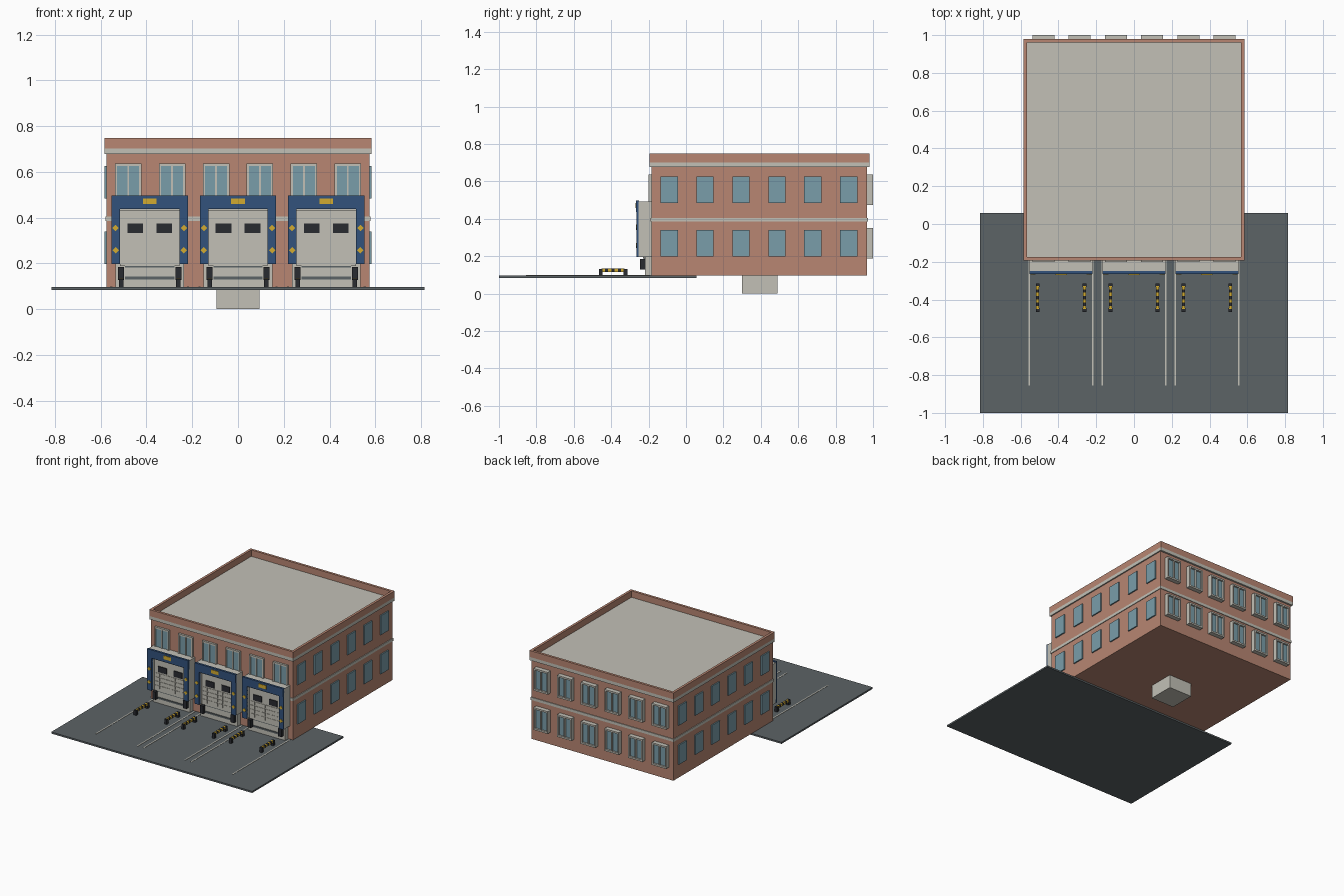
import bpy, bmesh, math
from mathutils import Matrix

cube = bpy.data.objects.get("Cube")
if cube:
    bpy.data.objects.remove(cube, do_unlink=True)


def material(name, rgb):
    m = bpy.data.materials.new(name)
    m.use_nodes = True
    m.diffuse_color = (*rgb, 1)
    bsdf = m.node_tree.nodes["Principled BSDF"]
    bsdf.inputs["Base Color"].default_value = (*rgb, 1)
    bsdf.inputs["Roughness"].default_value = 0.8
    return m


BRICK = material("brick", (0.48, 0.24, 0.17))
PALE = material("pale_concrete", (0.54, 0.53, 0.47))
ASPHALT = material("asphalt", (0.107, 0.125, 0.133))
GLASS = material("glass", (0.195, 0.34, 0.40))
BLUE = material("blue_pad", (0.032, 0.084, 0.20))
YELLOW = material("yellow", (0.65, 0.41, 0.03))
BLACK = material("black_rubber", (0.022, 0.024, 0.03))


def add_box(bm, x, y, z, turn=0):
    """Box from (min, max) ranges, optionally turned about the y axis."""
    centre = [(a + b) / 2 for a, b in (x, y, z)]
    size = [b - a for a, b in (x, y, z)]
    mat = (Matrix.Translation(centre) @ Matrix.Rotation(turn, 4, 'Y')
           @ Matrix.Diagonal((*size, 1)))
    bmesh.ops.create_cube(bm, size=1, matrix=mat)


def part(name, mat, *boxes):
    """One object made of several boxes."""
    bm = bmesh.new()
    for b in boxes:
        add_box(bm, *b)
    me = bpy.data.meshes.new(name)
    bm.to_mesh(me)
    bm.free()
    me.materials.append(mat)
    ob = bpy.data.objects.new(name, me)
    bpy.context.collection.objects.link(ob)
    return ob


def around(c, half):
    return (c - half, c + half)


# Building shell
W, FRONT, BACK = 0.575, -0.185, 0.967
part("walls", BRICK, ((-W, W), (FRONT, BACK), (0.098, 0.69)))
part("floor_band", PALE, (around(0, W + 0.005), (FRONT - 0.005, BACK + 0.005), (0.385, 0.405)))
X, Y0, Y1 = 0.584, -0.194, 0.98
part("roof_and_cornice", PALE, ((-X, X), (Y0, Y1), (0.678, 0.702)))
T = 0.018
PZ = (0.702, 0.749)
part("parapet", BRICK,
     ((-X, X), (Y0, Y0 + T), PZ), ((-X, X), (Y1 - T, Y1), PZ),
     ((-X, -X + T), (Y0 + T, Y1 - T), PZ), ((X - T, X), (Y0 + T, Y1 - T), PZ))
part("foundation_block", PALE, (around(0, 0.094), (0.30, 0.49), (0, 0.1)))

# Yard
part("yard_slab", ASPHALT, ((-0.815, 0.815), (-1, 0.057), (0.085, 0.097)))

# Side windows
STEP = 0.192
ROWS = ((0.198, 0.34), (0.485, 0.627))
side = []
for s in (-1, 1):
    for z in ROWS:
        for i in range(6):
            side.append((around(s * (W + 0.002), 0.007),
                         around(0.39 + (i - 2.5) * STEP, 0.046), z))
part("side_windows", GLASS, *side)


# Framed double windows on the front and back
def framed_windows(name, wall, out, rows):
    frames, panes = [], []
    face = wall + out
    inner = wall + out * 0.6

    def depth(a, b):
        return (min(a, b), max(a, b))

    for z0, z1 in rows:
        for i in range(6):
            c = (i - 2.5) * STEP
            for dx, half in ((-0.053, 0.005), (0, 0.004), (0.053, 0.005)):
                frames.append((around(c + dx, half), depth(wall, face), (z0, z1)))
            for z in ((z0, z0 + 0.012), (z1 - 0.012, z1)):
                frames.append((around(c, 0.058), depth(wall, face), z))
            panes.append((around(c, 0.05), depth(wall, inner), (z0 + 0.01, z1 - 0.01)))
    part(name + "_window_frames", PALE, *frames)
    part(name + "_window_glass", GLASS, *panes)


framed_windows("front", FRONT, -0.015, [(0.475, 0.638)])
framed_windows("back", BACK, 0.033, [(0.475, 0.638), (0.187, 0.35)])

# Loading docks
for label, c in (("right", -0.386), ("middle", 0), ("left", 0.386)):
    def dock(name, mat, *boxes):
        part(label + "_dock_" + name, mat,
             *[((b[0][0] + c, b[0][1] + c), *b[1:]) for b in boxes])

    H = 0.167
    dock("housing", PALE,
         ((-H, H), (-0.255, FRONT), (0.43, 0.493)),
         ((-H, -0.13), (-0.255, FRONT), (0.197, 0.43)),
         ((0.13, H), (-0.255, FRONT), (0.197, 0.43)))
    dock("pads", BLUE,
         ((-H, H), (-0.266, -0.25), (0.437, 0.498)),
         ((-H, -0.13), (-0.264, -0.25), (0.197, 0.437)),
         ((0.13, H), (-0.264, -0.25), (0.197, 0.437)))
    dock("door", PALE, ((-0.13, 0.13), (-0.23, FRONT), (0.19, 0.437)))

    # Raised door panels
    panels = [(around((k - 2.5) * 0.042, 0.018), (-0.233, -0.225), around(0.22 + r * 0.03, 0.012))
              for r in range(4) for k in range(6)]
    dock("door_panels", PALE, *panels)
    dock("door_windows", BLACK,
         *[(around(s * 0.0635, 0.034), (-0.236, -0.225), (0.333, 0.375)) for s in (-1, 1)])

    # Yellow sign and diamond markers
    marks = [(around(0, 0.03), (-0.27, -0.26), (0.459, 0.485))]
    for s in (-1, 1):
        for z in (0.258, 0.355):
            marks.append((around(s * 0.149, 0.01), (-0.268, -0.26), around(z, 0.01), math.pi / 4))
    dock("markers", YELLOW, *marks)

    # Base, leveller and bumpers
    dock("base", PALE, (around(0, 0.15), (-0.22, FRONT), (0.097, 0.197)))
    dock("leveller", ASPHALT, (around(0, 0.108), (-0.226, -0.2), (0.183, 0.195)),
         (around(0, 0.108), (-0.226, -0.2), (0.13, 0.142)))
    dock("bumpers", BLACK,
         *[(around(s * 0.125, 0.013), (-0.245, -0.21), (0.128, 0.185)) for s in (-1, 1)])

    # Wheel stops with striped bars
    feet, bars, stripes = [], [], []
    for s in (-1, 1):
        x = s * 0.124
        for y in (-0.456, -0.324):
            feet.append((around(x, 0.01), around(y, 0.01), (0.095, 0.133)))
        for k in range(7):
            seg = (around(x, 0.0075), around(-0.39 + (k - 3) * 0.0175, 0.00875), (0.117, 0.134))
            (bars if k % 2 else stripes).append(seg)
    dock("stop_feet", BLACK, *feet)
    dock("stop_bars", BLACK, *bars)
    dock("stop_stripes", YELLOW, *stripes)

    # Painted bay lines
    dock("bay_lines", PALE,
         *[(around(s * 0.168, 0.0045), (-0.855, -0.19), (0.095, 0.099)) for s in (-1, 1)])
